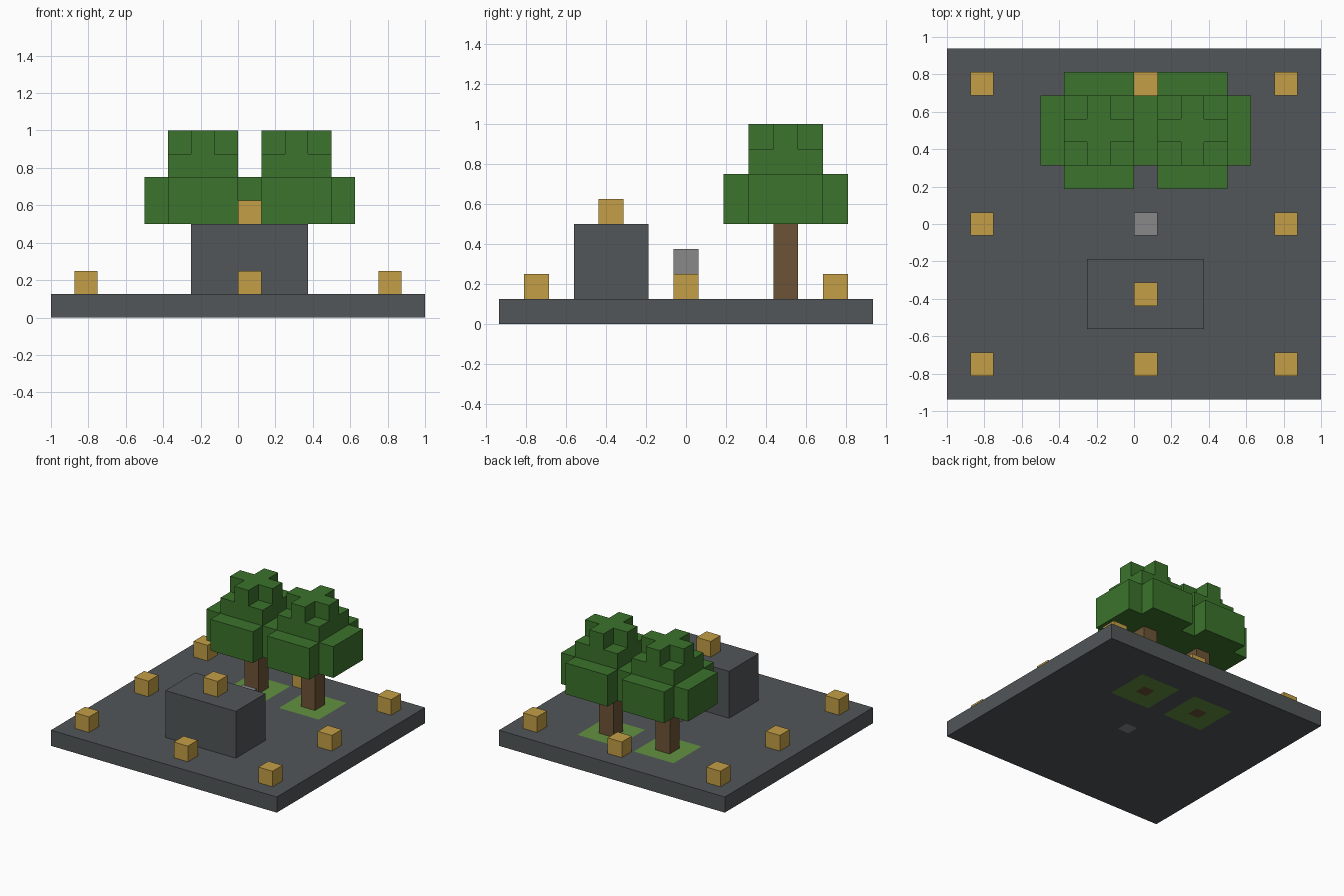
import bpy
import bmesh
from mathutils import Vector

U = 0.125  # one block

old = bpy.data.objects.get("Cube")
if old:
    bpy.data.objects.remove(old, do_unlink=True)


def material(name, r, g, b):
    """Flat material from 8-bit display values, stored as linear."""
    def lin(v):
        v /= 255
        return v / 12.92 if v < 0.04045 else ((v + 0.055) / 1.055) ** 2.4
    col = (lin(r), lin(g), lin(b), 1)
    m = bpy.data.materials.new(name)
    m.use_nodes = True
    m.diffuse_color = col
    shader = m.node_tree.nodes["Principled BSDF"]
    shader.inputs["Base Color"].default_value = col
    shader.inputs["Roughness"].default_value = 0.9
    return m


slate = material("dark slate", 82, 86, 88)
leaf = material("leaf green", 60, 115, 44)
grass = material("grass green", 98, 145, 64)
bark = material("bark brown", 108, 84, 54)
gold = material("lantern gold", 196, 159, 70)
stone = material("light stone", 136, 136, 136)


def finish(name, bm, *mats):
    bmesh.ops.recalc_face_normals(bm, faces=bm.faces)
    me = bpy.data.meshes.new(name)
    bm.to_mesh(me)
    bm.free()
    for m in mats:
        me.materials.append(m)
    ob = bpy.data.objects.new(name, me)
    bpy.context.collection.objects.link(ob)
    return ob


def add_prism(bm, outline, z0, z1):
    """Extrude a flat outline from z0 to z1."""
    face = bm.faces.new([bm.verts.new((x, y, z0)) for x, y in outline])
    ext = bmesh.ops.extrude_face_region(bm, geom=[face], use_keep_orig=True)
    top = [v for v in ext["geom"] if isinstance(v, bmesh.types.BMVert)]
    bmesh.ops.translate(bm, verts=top, vec=(0, 0, z1 - z0))


def rect(cx, cy, w, d):
    return [(cx + sx * w / 2, cy + sy * d / 2)
            for sx, sy in ((-1, -1), (1, -1), (1, 1), (-1, 1))]


def cross(cx, cy, a, b):
    """Square of half-width a with its corners notched back to b."""
    pts = []
    x, y = 1, 0
    for _ in range(4):
        for u, v in ((a, -b), (a, b), (b, b)):
            pts.append((cx + u * x - v * y, cy + u * y + v * x))
        x, y = -y, x
    return pts


def block(name, cx, cy, w, d, z0, z1, mat):
    bm = bmesh.new()
    add_prism(bm, rect(cx, cy, w, d), z0, z1)
    return finish(name, bm, mat)


tree_y = 4 * U
trees = {"right": -1.5 * U, "left": 2.5 * U}
post_x = U / 2

# Ground slab, cut so that grass and roots are flush patches on it
patches = []  # centre x, centre y, half size, material index, shown on top
for tx in trees.values():
    patches.append((tx, tree_y, 0.05, 2, False))
    patches.append((tx, tree_y, 0.176, 1, True))
patches.append((post_x, 0, 0.05, 3, False))

bm = bmesh.new()
add_prism(bm, rect(0, 0, 16 * U, 15 * U), 0, U)
for px, py, h, _, _ in patches:
    for s in (-h, h):
        for co, no in (((px + s, 0, 0), (1, 0, 0)), ((0, py + s, 0), (0, 1, 0))):
            bmesh.ops.bisect_plane(bm, geom=bm.verts[:] + bm.edges[:] + bm.faces[:],
                                   plane_co=co, plane_no=no, dist=1e-5)
bm.normal_update()
for f in bm.faces:
    c = f.calc_center_median()
    if abs(f.normal.z) < 0.5:
        continue
    for px, py, h, index, on_top in patches:
        if abs(c.x - px) < h and abs(c.y - py) < h and (on_top or c.z < U / 2):
            f.material_index = index
            break
finish("ground_slab", bm, slate, grass, bark, stone)

# Trees: trunk and a stepped crown with notched corners
for side, tx in trees.items():
    block(side + "_trunk", tx, tree_y, U, U, U, 4 * U, bark)
    bm = bmesh.new()
    add_prism(bm, cross(tx, tree_y, 2.5 * U, 1.5 * U), 4 * U, 6 * U)
    add_prism(bm, rect(tx, tree_y, 3 * U, 3 * U), 6 * U, 7 * U)
    add_prism(bm, cross(tx, tree_y, 1.5 * U, U / 2), 7 * U, 8 * U)
    finish(side + "_crown", bm, leaf)

# Central plinth with a lantern on it, and a short stone post behind
block("plinth", post_x, -3 * U, 5 * U, 3 * U, U, 4 * U, slate)
block("plinth_lantern", post_x, -3 * U, U, U, 4 * U, 5 * U, gold)
block("stone_post", post_x, 0, U, U, U, 3 * U, stone)

# Lanterns around the edge
for col, x in (("right", -6.5 * U), ("middle", post_x), ("left", 6.5 * U)):
    for row, y in (("front", -6 * U), ("centre", 0), ("back", 6 * U)):
        if (col, row) != ("middle", "centre"):
            block(f"lantern_{row}_{col}", x, y, U, U, U, 2 * U, gold)
